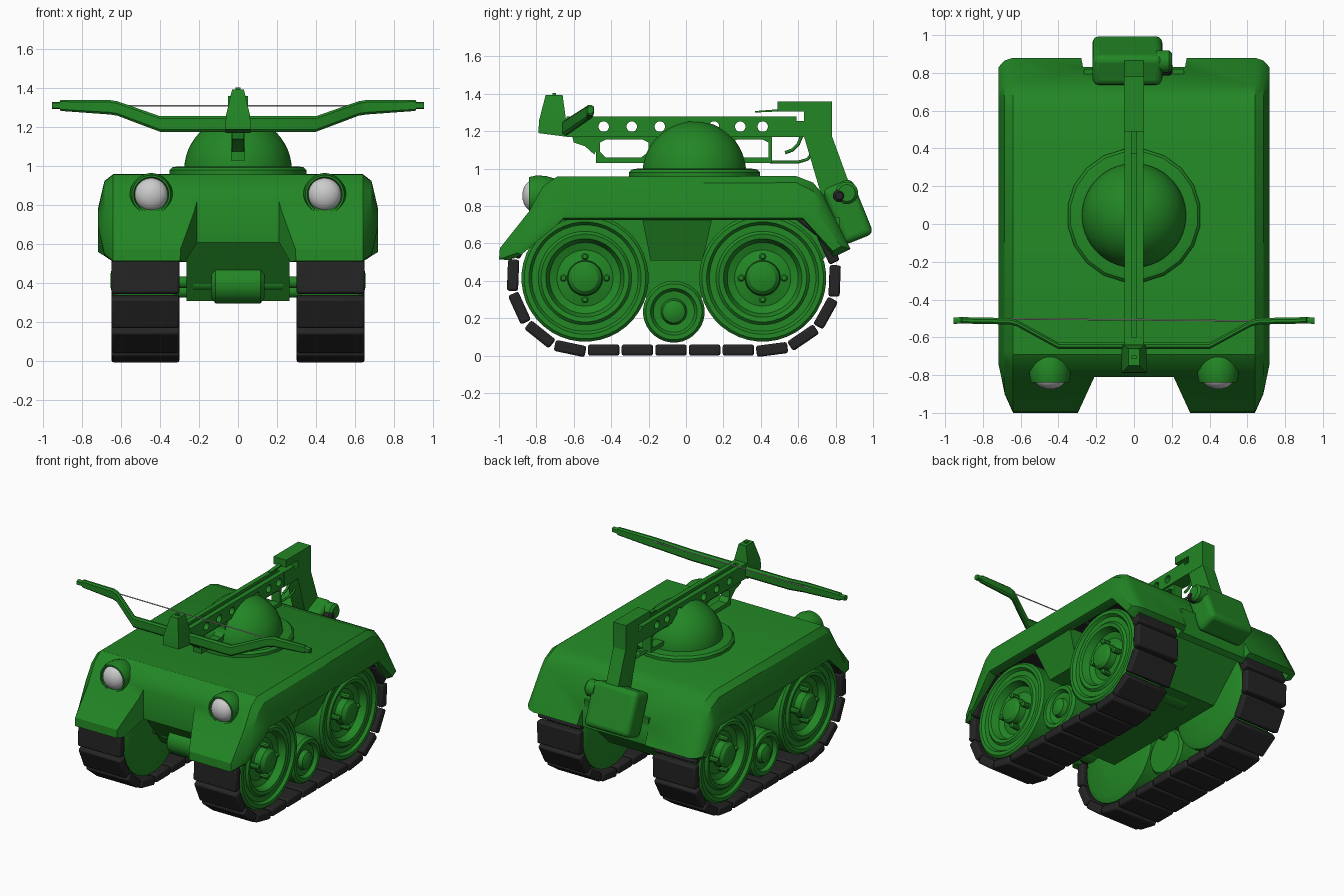
import bpy, bmesh, math
from mathutils import Matrix, Vector

if "Cube" in bpy.data.objects:
    bpy.data.objects.remove(bpy.data.objects["Cube"])


def material(name, rgb):
    m = bpy.data.materials.new(name)
    m.diffuse_color = (*rgb, 1)
    m.use_nodes = True
    m.node_tree.nodes["Principled BSDF"].inputs["Base Color"].default_value = m.diffuse_color
    return m


GREEN = material("green_paint", (0.016, 0.24, 0.018))
DARK = material("dark_rubber", (0.018, 0.018, 0.018))


def make(name, bm, mat):
    bmesh.ops.recalc_face_normals(bm, faces=bm.faces)
    me = bpy.data.meshes.new(name)
    bm.to_mesh(me)
    bm.free()
    ob = bpy.data.objects.new(name, me)
    bpy.context.collection.objects.link(ob)
    if mat:
        me.materials.append(mat)
    return ob


def add_loft(bm, sections):
    rings = [[bm.verts.new(p) for p in s] for s in sections]
    n = len(rings[0])
    for a, b in zip(rings, rings[1:]):
        for i in range(n):
            j = (i + 1) % n
            bm.faces.new((a[i], a[j], b[j], b[i]))
    bm.faces.new(rings[0])
    bm.faces.new(rings[-1])


def loft(name, sections, mat=GREEN):
    bm = bmesh.new()
    add_loft(bm, sections)
    return make(name, bm, mat)


def prism(name, pts, x0, x1, mat=GREEN):
    """Side outline (y, z) extruded along x."""
    return loft(name, [[(x, y, z) for y, z in pts] for x in (x0, x1)], mat)


def rings(profile, centre, axis, n):
    """Rings for (radius, offset) pairs turned around an axis."""
    rot = Vector((0, 0, 1)).rotation_difference(Vector(axis)).to_matrix()
    c = Vector(centre)
    return [[c + rot @ Vector((r * math.cos(t), r * math.sin(t), h))
             for t in (2 * math.pi * (k + 0.5) / n for k in range(n))] for r, h in profile]


def lathe(name, profile, centre, axis, n=32, mat=GREEN):
    return loft(name, rings(profile, centre, axis, n), mat)


def bevel(ob, width, segments=2):
    m = ob.modifiers.new("bevel", 'BEVEL')
    m.width, m.segments = width, segments


def cut(ob, cutter):
    m = ob.modifiers.new("cut", 'BOOLEAN')
    m.operation, m.solver, m.object = 'DIFFERENCE', 'EXACT', cutter
    bpy.context.view_layer.objects.active = ob
    bpy.ops.object.modifier_apply(modifier=m.name)
    bpy.data.objects.remove(cutter)


# body shell: side outlines at three widths, mirrored
A = [(-.94, .51), (-1, .515), (-.995, .575), (-.84, .77), (-.765, .905), (-.69, .957), (.59, .96),
     (.68, .925), (.735, .86), (.88, .57), (.79, .525), (.63, .725), (-.66, .725)]
B = [(-.88, .54), (-.90, .55), (-.89, .60), (-.81, .76), (-.74, .87), (-.67, .92), (.59, .925),
     (.68, .88), (.73, .82), (.865, .575), (.785, .54), (.63, .725), (-.66, .725)]
C = [(-.70, .69), (-.73, .685), (-.74, .70), (-.72, .74), (-.68, .77), (-.62, .785), (.60, .785),
     (.68, .77), (.71, .75), (.83, .585), (.785, .56), (.625, .735), (-.655, .735)]
stations = [(-.718, C), (-.685, B), (-.64, A), (.64, A), (.685, B), (.718, C)]
shell = loft("body_shell", [[(x, y, z) for y, z in s] for x, s in stations])
arch = [(-.93, .4), (-.93, .57), (-.81, .745), (-.735, .87), (-.66, .92), (.56, .92), (.67, .88),
        (.84, .57), (.84, .4)]
for s in (1, -1):
    cut(shell, prism("arch_cutter", arch, s * .285, s * .655, None))
notch = [(-.21, -.81), (.21, -.81), (.32, -1.05), (-.32, -1.05)]
cut(shell, loft("front_notch", [[(x, y, z) for x, y in notch] for z in (.3, 1.2)], None))
notch = [(-.27, .83), (.27, .83), (.31, 1.05), (-.31, 1.05)]
cut(shell, loft("rear_notch", [[(x, y, z) for x, y in notch] for z in (.3, 1.2)], None))

# lower hull
prism("hull", [(-.80, .74), (-.80, .69), (-.52, .31), (.52, .31), (.82, .60), (.82, .74)], -.265, .265)

# running gear
WY, WZ, PR = (-.54, .41), .415, .385
wheel = [(.10, -.17), (.30, -.17), (.34, -.15), (.34, .145), (.325, .16), (.30, .16), (.285, .14), (.25, .14),
         (.235, .155), (.21, .15), (.19, .10), (.15, .085), (.095, .10), (.09, .15), (.07, .17), (.03, .18)]
idler = [(.05, -.15), (.15, -.15), (.165, -.13), (.165, .12), (.15, .14), (.125, .14), (.11, .115),
         (.07, .11), (.06, .14), (.03, .155)]
span = WY[1] - WY[0]
total = 2 * span + 2 * math.pi * PR
COUNT = 24


def track_point(d):
    """Position and angle on the track loop, starting at the bottom front."""
    d %= total
    if d < span:
        return WY[0] + d, WZ - PR, 0
    d -= span
    if d < math.pi * PR:
        a = d / PR
        return WY[1] + PR * math.sin(a), WZ - PR * math.cos(a), a
    d -= math.pi * PR
    if d < span:
        return WY[1] - d, WZ + PR, math.pi
    a = math.pi + (d - span) / PR
    return WY[0] + PR * math.sin(a), WZ - PR * math.cos(a), a


for s, side in ((1, "right"), (-1, "left")):
    out = (s, 0, 0)
    for y, end in zip(WY, ("front", "rear")):
        lathe(f"{side}_{end}_wheel", wheel, (s * .475, y, WZ), out, 40)
        for k in range(4):
            a = k * math.pi / 2
            c = (s * .56, y + .115 * math.cos(a), WZ + .115 * math.sin(a))
            lathe(f"{side}_{end}_bolt", [(.02, 0), (.02, .06), (.012, .07)], c, out, 10)
        lathe(f"{side}_{end}_axle", [(.045, .1), (.045, .23), (.03, .23), (.03, .35)], (0, y, .405), out, 16)
    lathe(f"{side}_idler", idler, (s * .475, -.065, .235), out, 32)
    lathe(f"{side}_idler_axle", [(.035, .1), (.035, .4)], (0, -.065, .36), out, 16)
    # track links
    bm = bmesh.new()
    for k in range(COUNT):
        y, z, a = track_point(.1 + total * k / COUNT)
        bmesh.ops.create_cube(bm, size=1, matrix=Matrix.Translation((s * .475, y, z))
                              @ Matrix.Rotation(a, 4, 'X') @ Matrix.Diagonal((.35, .168, .06, 1)))
    bevel(make(f"{side}_track", bm, DARK), .012)
    # bracket under the skirt
    loft(f"{side}_bracket", [[(s * .26, y0, z), (s * x, y0, z), (s * x, y1, z), (s * .26, y1, z)]
                             for y0, y1, x, z in ((-.235, .14, .68, .735), (-.19, .09, .58, .51))])
    # headlight housing and lens
    lathe(f"{side}_headlight", [(.06, .015), (.085, .015), (.09, -.015), (.10, -.015), (.11, .03), (.105, .08),
                                (.085, .15), (.05, .195), (.01, .215)], (s * .445, -.825, .855), (0, 1, 0))
    lens = [(max(.085 * math.sin(t), .002), -.06 * math.cos(t)) for t in (math.pi * k / 12 for k in range(13))]
    lathe(f"{side}_lens", lens, (s * .445, -.815, .855), (0, 1, 0), 32, None)

# axle housings
for y, end in zip(WY, ("front", "rear")):
    lathe(f"{end}_axle_housing", [(.075, -.135), (.1, -.115), (.1, .115), (.075, .135)], (0, y - .03, .395), (1, 0, 0), 16)

# turret ring and dome
lathe("turret_ring", [(.355, -.02), (.355, .025), (.34, .04), (.31, .045)], (0, .045, .955), (0, 0, 1), 20)
dome = [(max(.277 * math.cos(t), .003), .275 * math.sin(t)) for t in (math.pi / 2 * k / 12 for k in range(13))]
lathe("turret_dome", dome, (0, .045, .98), (0, 0, 1), 48)

# crossbow rail with round holes and a top groove
rail = prism("bow_rail", [(-.64, 1.17), (.5, 1.17), (.5, 1.28), (-.64, 1.28)], -.05, .05)
bm = bmesh.new()
for y in (-.44, -.29, -.14, .02, .15, .29, .41):
    add_loft(bm, rings([(.028, -.2), (.028, .2)], (0, y, 1.225), (1, 0, 0), 16))
cut(rail, make("hole_cutter", bm, None))
cut(rail, prism("groove_cutter", [(-.6, 1.26), (.6, 1.26), (.6, 1.4), (-.6, 1.4)], -.014, .014, None))

# lower frame with windows
frame = prism("bow_frame", [(-.48, 1.03), (.46, 1.03), (.46, 1.175), (-.48, 1.175)], -.035, .035)
for a, b, c, d in ((-.46, -.2, -.24, -.43), (.24, .44, .44, .28)):
    cut(frame, prism("window_cutter", [(a, 1.09), (d, 1.06), (c, 1.06), (b, 1.09), (b, 1.14), (b - .03, 1.155),
                                       (a + .03, 1.155), (a, 1.14)], -.2, .2, None))
prism("front_bracket", [(-.61, 1.18), (-.60, 1.14), (-.54, 1.12), (-.49, 1.075), (-.47, 1.12), (-.47, 1.18)], -.03, .03)

# stock, sight, rear arm
prism("stock", [(.47, 1.17), (.78, 1.17), (.78, 1.36), (.49, 1.36), (.49, 1.305), (.63, 1.305), (.63, 1.255),
                (.59, 1.255), (.59, 1.28), (.47, 1.28)], -.052, .052)
prism("sight_spike", [(.37, 1.30), (.50, 1.306), (.50, 1.318), (.37, 1.308)], -.015, .015)
prism("rear_arm", [(.63, 1.175), (.78, 1.175), (.88, .90), (.85, .80), (.76, .80), (.72, .87)], -.05, .05)

# rear box and knob
bm = bmesh.new()
bmesh.ops.create_cube(bm, size=1, matrix=Matrix.Translation((-.035, .865, .77))
                      @ Matrix.Rotation(math.radians(22), 4, 'X') @ Matrix.Diagonal((.37, .17, .32, 1)))
bevel(make("rear_box", bm, GREEN), .035, 4)
lathe("knob_mount", [(.06, .12), (.06, .185), (.045, .2)], (0, .86, .87), (1, 0, 0), 20)
lathe("knob", [(.035, .14), (.035, .19), (.02, .205)], (0, .82, .855), (1, 0, 0), 16, DARK)

# tapered head
head = [[(-.79, 1.19), (-.635, 1.17), .065], [(-.785, 1.26), (-.64, 1.25), .062], [(-.75, 1.395), (-.66, 1.395), .03]]
loft("bow_head", [[(-w, *f), (w, *f), (w, *b), (-w, *b)] for f, b, w in head])
prism("head_pin", [(-.715, 1.39), (-.695, 1.39), (-.695, 1.405), (-.715, 1.405)], -.012, .012)

# bow limbs: centre line and half height, mirrored
limb = [(.40, -.645, 1.217, .04), (.62, -.525, 1.297, .037), (.66, -.515, 1.303, .037), (.91, -.51, 1.312, .028),
        (.915, -.51, 1.312, .018), (.955, -.512, 1.313, .018)]
path = [(-x, y, z, h) for x, y, z, h in reversed(limb)] + limb
loft("bow", [[(x, y + a * .017, z + b * h) for a, b in
              ((-1, -.7), (-.4, -1), (.4, -1), (1, -.7), (1, .7), (.4, 1), (-.4, 1), (-1, .7))] for x, y, z, h in path])


def wire(name, pts, radius, mat):
    cu = bpy.data.curves.new(name, 'CURVE')
    cu.dimensions, cu.bevel_depth, cu.bevel_resolution = '3D', radius, 2
    sp = cu.splines.new('POLY')
    sp.points.add(len(pts) - 1)
    for p, co in zip(sp.points, pts):
        p.co = (*co, 1)
    if mat:
        cu.materials.append(mat)
    bpy.context.collection.objects.link(bpy.data.objects.new(name, cu))


# string, trigger and guard
wire("bow_string", [(-.95, -.50, 1.31), (.95, -.515, 1.31)], .004, None)
wire("trigger", [(0, .62, 1.18), (0, .60, 1.13), (0, .57, 1.10), (0, .53, 1.085)], .009, GREEN)
wire("trigger_guard", [(0, .45, 1.035), (0, .60, 1.035), (0, .65, 1.05), (0, .68, 1.09)], .008, GREEN)

# smooth curved parts, keep hard edges
for ob in bpy.context.scene.objects:
    ob.select_set(ob.type == 'MESH')
bpy.context.view_layer.objects.active = shell
bpy.ops.object.shade_smooth_by_angle(angle=math.radians(30))
